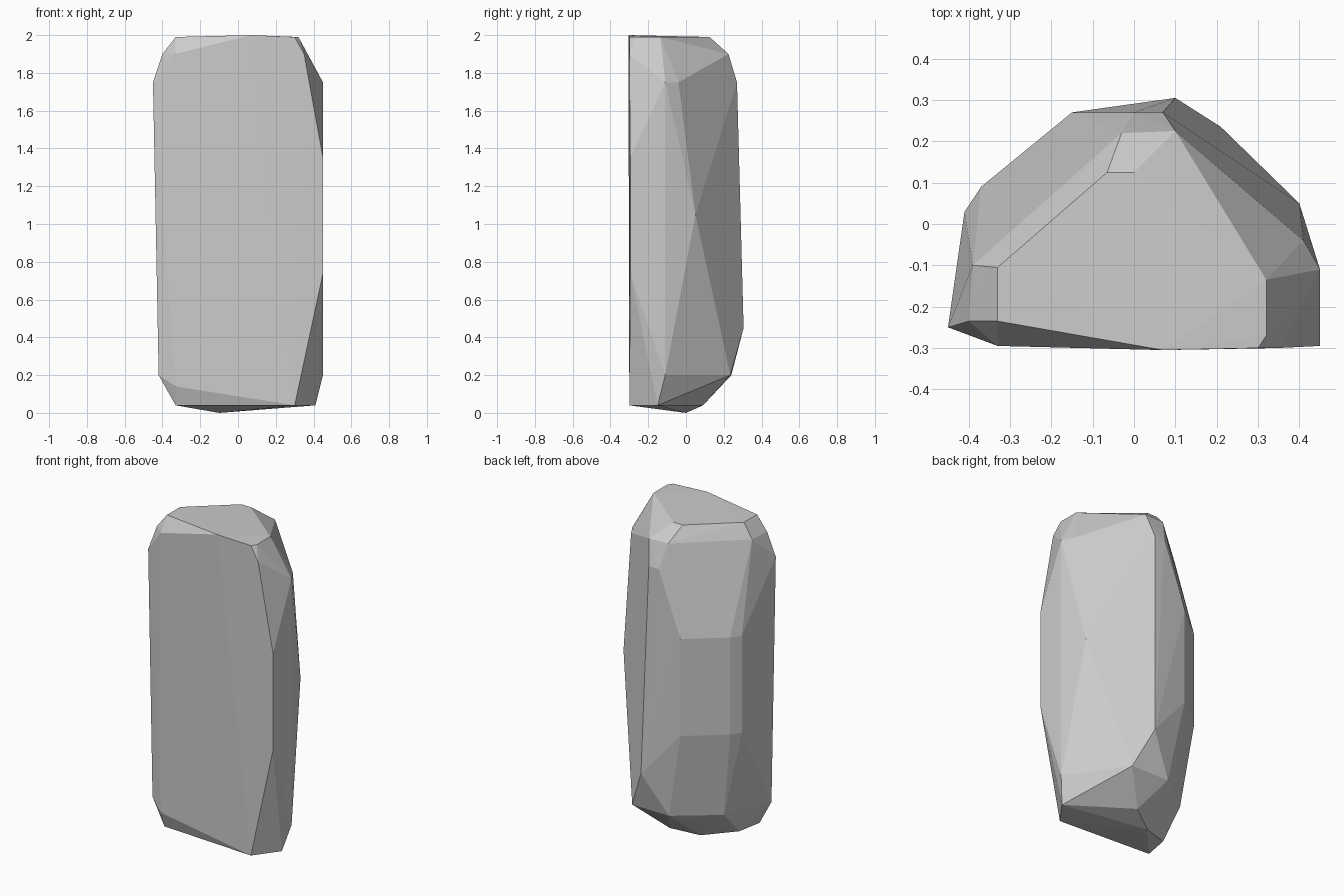
import bpy
import bmesh

# Remove the default object
default_cube = bpy.data.objects.get("Cube")
if default_cube:
    bpy.data.objects.remove(default_cube, do_unlink=True)


def make_material(name, level):
    """One flat grey colour for viewport and render."""
    material = bpy.data.materials.new(name)
    material.use_nodes = True
    colour = (level, level, level, 1)
    material.diffuse_color = colour
    shader = material.node_tree.nodes["Principled BSDF"]
    shader.inputs["Base Color"].default_value = colour
    shader.inputs["Roughness"].default_value = 0.9
    return material


def add_corners(mesh, height, outline):
    """Place one level of corner points around the stone."""
    for x, y in outline:
        mesh.verts.new((x, y, height))


def build_hewn_stone(name, levels, flank_corners, material):
    """Wrap the corner levels in a flat-faceted convex skin."""
    mesh = bmesh.new()
    for height, outline in levels:
        add_corners(mesh, height, outline)
    for corner in flank_corners:
        mesh.verts.new(corner)
    hull = bmesh.ops.convex_hull(mesh, input=mesh.verts[:])
    # Discard points that ended up inside the skin
    spare = set(hull["geom_interior"]) | set(hull["geom_unused"])
    spare_verts = [item for item in spare if isinstance(item, bmesh.types.BMVert)]
    bmesh.ops.delete(mesh, geom=spare_verts, context="VERTS")
    # Merge nearly level triangles into clean facets
    bmesh.ops.dissolve_limit(mesh, angle_limit=0.02,
                             verts=mesh.verts[:], edges=mesh.edges[:])
    bmesh.ops.recalc_face_normals(mesh, faces=mesh.faces[:])
    for face in mesh.faces:
        face.smooth = False
    data = bpy.data.meshes.new(name)
    mesh.to_mesh(data)
    mesh.free()
    data.materials.append(material)
    stone = bpy.data.objects.new(name, data)
    bpy.context.scene.collection.objects.link(stone)
    return stone


# Corner levels, from the flat cap down to the blunt foot
cap = (1.99, [(-.33, -.235), (-.33, -.105), (-.065, .125), (0, .125),
              (.32, -.135), (.32, -.27), (.3, -.3)])
cap_bevel = (1.9, [(-.4, -.235), (-.39, -.1), (-.33, -.295),
                   (.35, -.3), (.1, .225), (-.03, .22)])
shoulder = (1.75, [(-.45, -.25), (.45, -.11), (.41, -.04), (.07, .27), (0, .27)])
upper_body = (1.35, [(-.41, .03), (-.37, .09), (-.15, .27), (.45, -.295)])
lower_body = (.74, [(-.41, .03), (-.37, .09), (-.15, .27), (.45, -.295)])
foot_bevel = (.2, [(-.42, -.25), (-.3, .05), (-.05, .24), (.21, .235), (.45, -.11)])
foot = (.04, [(-.33, -.26), (-.3, -.1), (.05, .09), (.41, -.15), (.3, -.3)])

# Single corners: cap edge, side ridge, back bulge, front edge and lowest point
single_corners = [(.07, -.305, 2), (.4, .05, 1.05), (.1, .305, .45),
                  (-.33, -.295, .14), (-.1, 0, 0)]

grey_stone = make_material("grey stone", 0.6)
build_hewn_stone(
    "standing_stone",
    [cap, cap_bevel, shoulder, upper_body, lower_body, foot_bevel, foot],
    single_corners,
    grey_stone,
)
